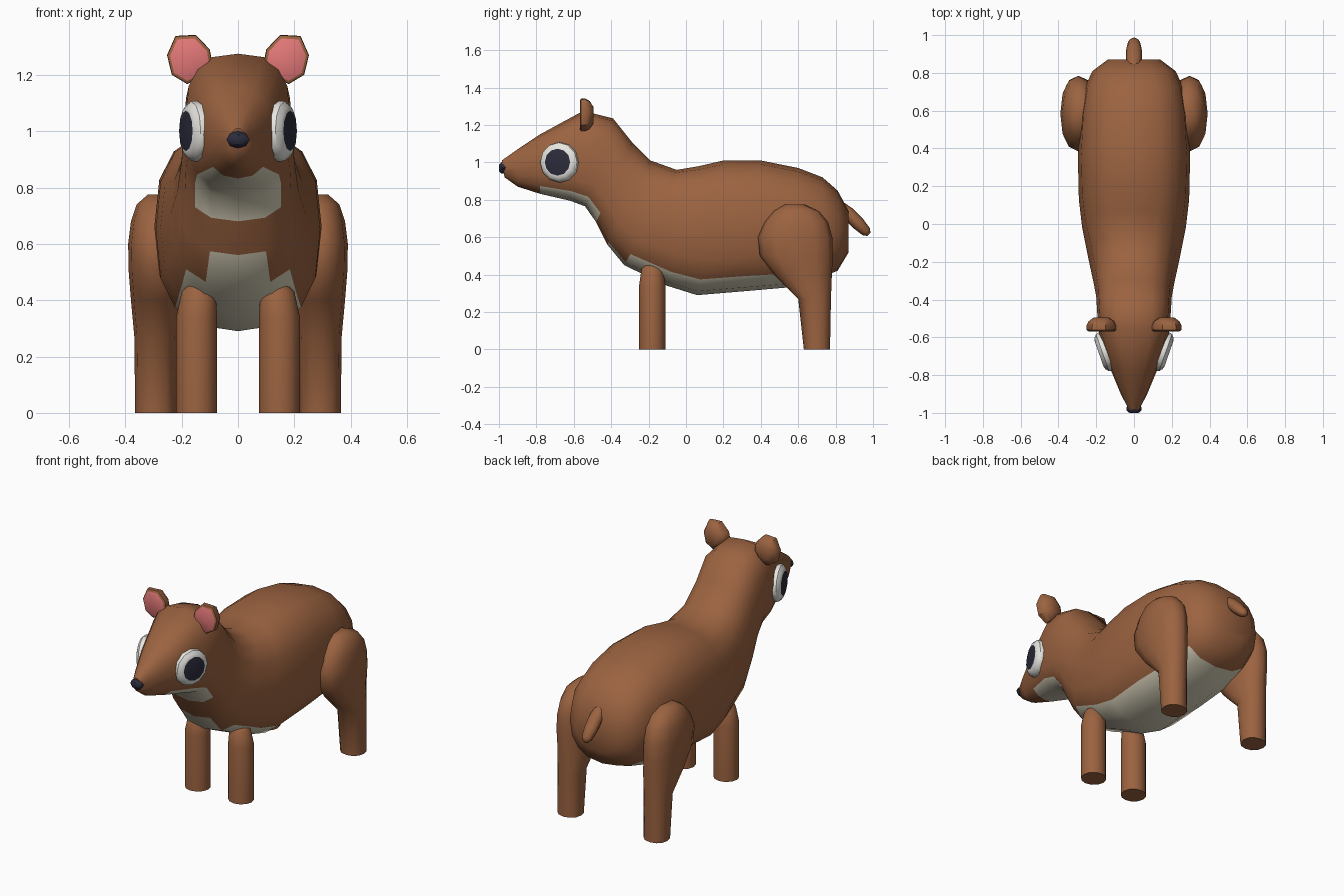
import bpy, bmesh, math
from mathutils import Vector as V

if "Cube" in bpy.data.objects:
    bpy.data.objects.remove(bpy.data.objects["Cube"])


def material(name, color):
    m = bpy.data.materials.new(name)
    m.diffuse_color = (*color, 1)
    m.use_nodes = True
    m.node_tree.nodes["Principled BSDF"].inputs["Base Color"].default_value = m.diffuse_color
    return m


BROWN = material("brown fur", (0.33, 0.125, 0.052))
CREAM = material("cream belly", (0.70, 0.65, 0.50))
WHITE = material("eye white", (0.80, 0.79, 0.75))
DARK = material("dark pupil", (0.025, 0.025, 0.045))
PINK = material("pink inner ear", (0.78, 0.19, 0.19))


def ring(c, u, v, n, power=2.0):
    """Closed superellipse section around c, spanned by half axes u and v."""
    pts = []
    for i in range(n):
        a = 2 * math.pi * i / n
        co, si = math.cos(a), math.sin(a)
        pts.append(V(c) + V(u) * math.copysign(abs(co) ** (2 / power), co)
                   + V(v) * math.copysign(abs(si) ** (2 / power), si))
    return pts


def loft(name, rings, mats, rule=None, end_mat=0, angle=40, side=1):
    """Skin successive rings; rule(row, segment) picks the material."""
    bm = bmesh.new()
    rows = [[bm.verts.new((p.x * side, p.y, p.z)) for p in r] for r in rings]
    n = len(rows[0])
    for k in range(len(rows) - 1):
        for i in range(n):
            j = (i + 1) % n
            f = bm.faces.new((rows[k][i], rows[k][j], rows[k + 1][j], rows[k + 1][i]))
            f.material_index = rule(k, i) if rule else 0
    bm.faces.new(rows[0])
    bm.faces.new(rows[-1]).material_index = end_mat
    bmesh.ops.recalc_face_normals(bm, faces=bm.faces)
    me = bpy.data.meshes.new(name)
    bm.to_mesh(me)
    bm.free()
    for m in mats:
        me.materials.append(m)
    ob = bpy.data.objects.new(name, me)
    bpy.context.collection.objects.link(ob)
    bpy.ops.object.select_all(action='DESELECT')
    bpy.context.view_layer.objects.active = ob
    ob.select_set(True)
    bpy.ops.object.shade_smooth_by_angle(angle=math.radians(angle))
    return ob


# Head and body: top y, top z, bottom y, bottom z, half width, squareness
SECTIONS = [
    (-0.985, 1.01, -0.97, 0.92, 0.03, 2.0),
    (-0.90, 1.07, -0.90, 0.87, 0.07, 2.1),
    (-0.78, 1.15, -0.78, 0.832, 0.12, 2.3),
    (-0.55, 1.275, -0.62, 0.795, 0.185, 2.9),
    (-0.39, 1.235, -0.54, 0.765, 0.195, 2.8),
    (-0.29, 1.11, -0.48, 0.68, 0.20, 2.6),
    (-0.19, 1.01, -0.42, 0.56, 0.215, 2.5),
    (-0.05, 0.96, -0.33, 0.45, 0.24, 2.6),
    (0.07, 0.98, -0.10, 0.34, 0.275, 2.6),
    (0.20, 1.01, 0.06, 0.29, 0.292, 2.6),
    (0.40, 1.01, 0.30, 0.31, 0.297, 2.6),
    (0.60, 0.97, 0.53, 0.33, 0.285, 2.6),
    (0.73, 0.92, 0.72, 0.385, 0.26, 2.5),
    (0.81, 0.85, 0.81, 0.42, 0.22, 2.4),
    (0.87, 0.74, 0.87, 0.52, 0.14, 2.2),
]
body_rings = []
for ty, tz, by, bz, w, p in SECTIONS:
    body_rings.append(ring((0, (ty + by) / 2, (tz + bz) / 2), (w, 0, 0),
                           (0, (ty - by) / 2, (tz - bz) / 2), 16, p))


def belly(row, seg):
    # throat and belly patches lie on the lowest segments
    if row in (2, 3, 4) or 7 <= row <= 11:
        return int(10 <= seg <= 13)
    return int(row == 6 and seg in (11, 12))


loft("body", body_rings, [BROWN, CREAM], belly, angle=60)

# Nose
loft("nose", [ring((0, y, 0.97), (r, 0, 0), (0, 0, r * 0.75), 8)
              for y, r in ((-0.955, 0.036), (-0.985, 0.041), (-1.0, 0.024))], [DARK], angle=50)

# Tail
axis = V((0, 0.70, -0.71))
up = V((0, 0.71, 0.70))
loft("tail", [ring(V((0, 0.83, 0.765)) + axis * t, V((r, 0, 0)), up * r * 0.85, 8)
              for t, r in ((0, 0.03), (0.05, 0.042), (0.13, 0.042), (0.19, 0.032), (0.212, 0.014))],
     [BROWN], angle=60)

EAR = [(0.093, 1.25), (0.10, 1.29), (0.15, 1.342), (0.222, 1.338),
       (0.252, 1.27), (0.235, 1.20), (0.18, 1.167), (0.12, 1.20)]
# Hind leg: z, front y, back y, inner x, outer x
HIND = [(0, 0.63, 0.77, 0.22, 0.365), (0.27, 0.60, 0.775, 0.215, 0.368),
        (0.40, 0.47, 0.78, 0.20, 0.38), (0.50, 0.395, 0.785, 0.20, 0.388),
        (0.60, 0.385, 0.782, 0.20, 0.39), (0.68, 0.42, 0.76, 0.20, 0.38),
        (0.74, 0.47, 0.71, 0.21, 0.36), (0.775, 0.53, 0.63, 0.24, 0.32)]

for side, tag in ((-1, "left"), (1, "right")):
    # Front leg with rounded top
    loft(tag + "_front_leg",
         [ring((x, -0.18, z), (r, 0, 0), (0, r * 0.97, 0), 12)
          for z, r, x in ((0, 0.073, 0.147), (0.34, 0.073, 0.147), (0.43, 0.06, 0.14), (0.465, 0.03, 0.135))],
         [BROWN], angle=60, side=side)

    # Hind leg with broad thigh
    loft(tag + "_hind_leg",
         [ring(((a + b) / 2, (f + k) / 2, z), ((b - a) / 2, 0, 0), (0, (k - f) / 2, 0), 12, 2.2)
          for z, f, k, a, b in HIND], [BROWN], angle=60, side=side)

    # Ear: bulging back, thin rim and pink front
    ear = [[V((0.175 + (x - 0.175) * s, y, 1.25 + (z - 1.25) * s)) for x, z in EAR]
           for y, s in ((-0.495, 0.5), (-0.515, 0.85), (-0.54, 1.0), (-0.562, 0.98), (-0.568, 0.86))]
    loft(tag + "_ear", ear, [BROWN, PINK], end_mat=1, angle=40, side=side)

    # Eye: shallow white dome with flat dark pupil
    out = V((0.94, -0.33, 0.03)).normalized()
    along = V((0.33, 0.94, 0))
    loft(tag + "_eye",
         [ring(V((0.15, -0.675, 1.0)) + out * d, along * r, V((0, 0, r)), 12)
          for d, r in ((-0.05, 0.10), (0.0, 0.108), (0.018, 0.105), (0.032, 0.088), (0.037, 0.072))],
         [WHITE, DARK], end_mat=1, angle=40, side=side)
